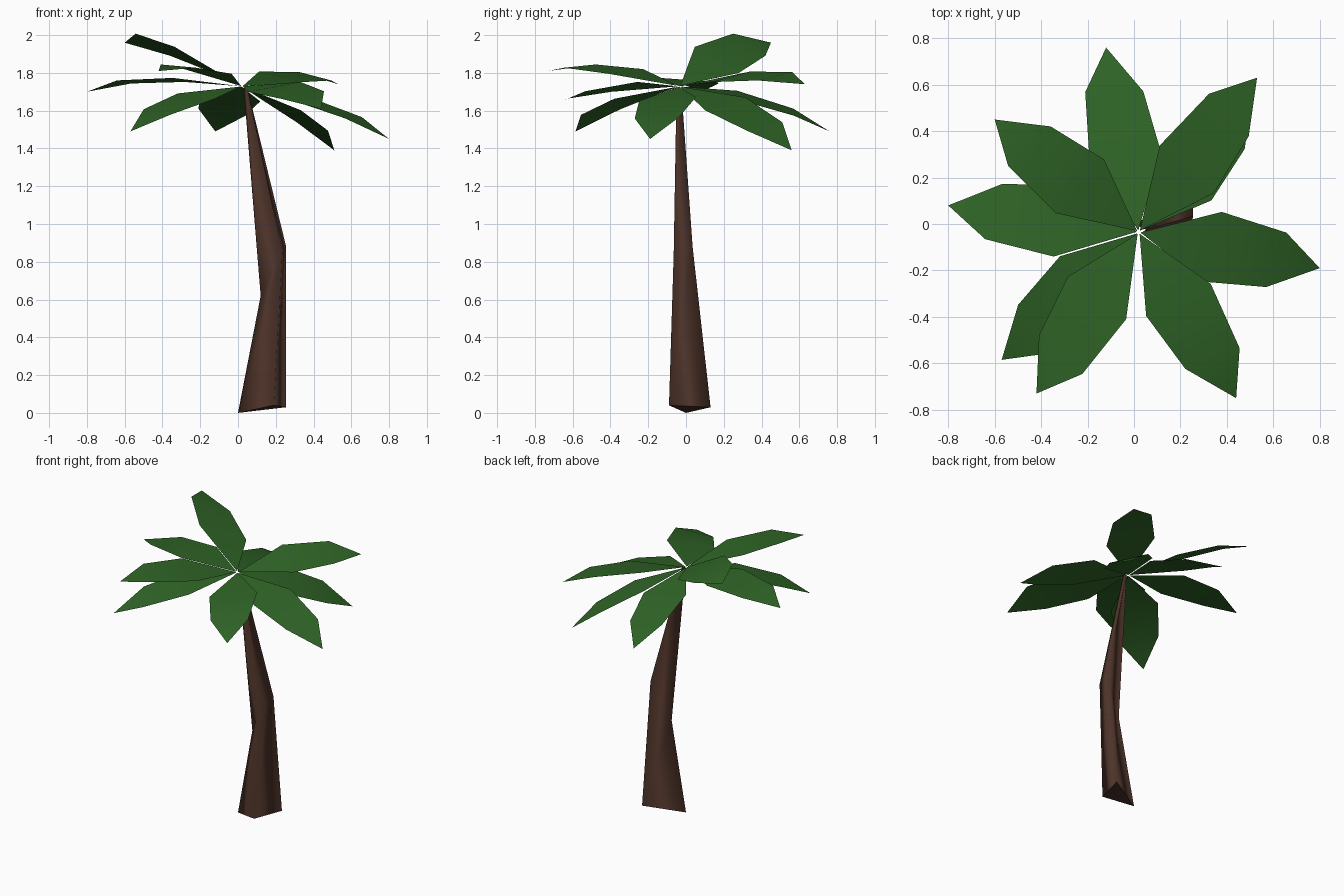
import bpy
import bmesh
from mathutils import Vector

if "Cube" in bpy.data.objects:
    bpy.data.objects.remove(bpy.data.objects["Cube"])


def make_material(name, colour):
    mat = bpy.data.materials.new(name)
    mat.use_nodes = True
    mat.diffuse_color = colour
    mat.node_tree.nodes["Principled BSDF"].inputs["Base Color"].default_value = colour
    return mat


bark = make_material("bark_brown", (0.075, 0.033, 0.022, 1))
green = make_material("leaf_green", (0.029, 0.13, 0.02, 1))


def finish(bm, name, material):
    mesh = bpy.data.meshes.new(name)
    bm.to_mesh(mesh)
    bm.free()
    mesh.materials.append(material)
    obj = bpy.data.objects.new(name, mesh)
    bpy.context.collection.objects.link(obj)
    return obj


# Trunk: three-sided rings, tapering and bending towards the crown
def build_trunk():
    rings = [
        [(0, 0, 0), (0.19, -0.09, 0.04), (0.255, 0.13, 0.03)],
        [(0.12, -0.01, 0.62), (0.235, -0.065, 0.85), (0.255, 0.035, 0.88)],
        [(0.03, -0.04, 1.72), (0.05, -0.05, 1.72), (0.05, -0.025, 1.72)],
    ]
    bm = bmesh.new()
    loops = [[bm.verts.new(p) for p in ring] for ring in rings]
    for low, high in zip(loops, loops[1:]):
        for i in range(3):
            j = (i + 1) % 3
            bm.faces.new((low[i], low[j], high[j], high[i]))
    bm.faces.new(reversed(loops[0]))
    bm.faces.new(loops[-1])
    bmesh.ops.recalc_face_normals(bm, faces=bm.faces)
    for face in bm.faces:
        face.smooth = len(face.verts) == 4
    return finish(bm, "trunk", bark)


# Leaf: a bent blade from the crown to its tip, rolled about its length
HUB = Vector((0.02, -0.035, 1.73))


def build_leaf(name, tip, roll):
    span = Vector(tip) - HUB
    side = Vector((-span.y, span.x, 0)).normalized()
    up = Vector((0, 0, 1))
    bm = bmesh.new()

    def point(along, across):
        bulge = 0.045 if across else 0
        lift = bulge + roll * across / 0.14
        return bm.verts.new(HUB + span * along + side * across + up * lift)

    base, end = point(0.01, 0), point(1, 0)
    left_mid, left_far = point(0.42, 0.155), point(0.785, 0.122)
    right_mid, right_far = point(0.395, -0.155), point(0.735, -0.125)
    bm.faces.new((base, right_mid, left_mid))
    bm.faces.new((left_mid, right_mid, right_far, left_far))
    bm.faces.new((left_far, right_far, end))
    for face in bm.faces:
        face.smooth = True
    return finish(bm, name, green)


build_trunk()

leaves = {
    "back_leaf": ((-0.12, 0.76, 1.49), 0.028),
    "back_left_upper_leaf": ((0.53, 0.63, 1.74), 0.025),
    "back_left_lower_leaf": ((0.51, 0.56, 1.39), 0.035),
    "left_leaf": ((0.8, -0.19, 1.45), 0.012),
    "front_left_leaf": ((0.44, -0.75, 1.61), 0.025),
    "front_leaf": ((-0.42, -0.73, 1.81), -0.012),
    "front_right_leaf": ((-0.57, -0.585, 1.49), -0.01),
    "right_leaf": ((-0.8, 0.08, 1.7), 0.01),
    "raised_leaf": ((-0.6, 0.45, 1.96), 0.06),
}
for leaf_name, (leaf_tip, leaf_roll) in leaves.items():
    build_leaf(leaf_name, leaf_tip, leaf_roll)
